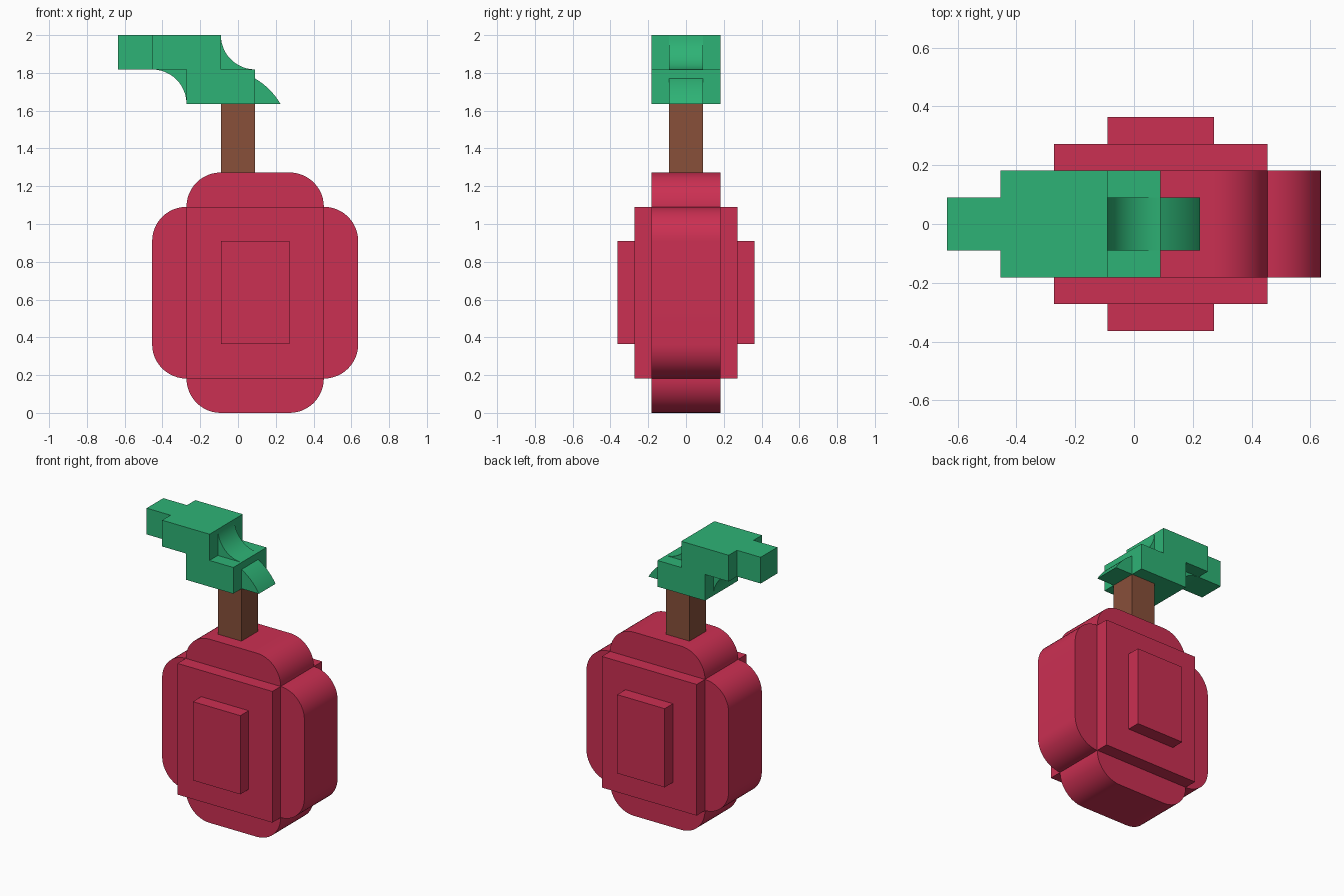
import bpy, bmesh
from math import sin, cos, radians

if "Cube" in bpy.data.objects:
    bpy.data.objects.remove(bpy.data.objects["Cube"])

U = 1 / 11  # one block unit; the whole model sits on this grid


def material(name, rgb):
    m = bpy.data.materials.new(name)
    m.diffuse_color = (*rgb, 1)
    m.use_nodes = True
    m.node_tree.nodes["Principled BSDF"].inputs["Base Color"].default_value = m.diffuse_color
    return m


RED = material("fruit_red", (0.60, 0.029, 0.085))
GREEN = material("leaf_green", (0.027, 0.45, 0.18))
BROWN = material("stem_brown", (0.246, 0.08, 0.042))


def arc(cx, cz, r, a0, a1, n=12):
    angles = [radians(a0 + (a1 - a0) * i / n) for i in range(n + 1)]
    return [(cx + r * cos(a), cz + r * sin(a)) for a in angles]


def rect(x0, x1, z0, z1):
    return [(x0, z0), (x1, z0), (x1, z1), (x0, z1)]


def rounded(x0, x1, z0, z1, r):
    return (arc(x0 + r, z0 + r, r, 180, 270) + arc(x1 - r, z0 + r, r, 270, 360)
            + arc(x1 - r, z1 - r, r, 0, 90) + arc(x0 + r, z1 - r, r, 90, 180))


def extrude(name, profile, half, mat):
    """Extrude an x-z profile symmetrically from y = -half to +half."""
    bm = bmesh.new()
    face = bm.faces.new([bm.verts.new((x * U, -half * U, z * U)) for x, z in profile])
    new = bmesh.ops.extrude_face_region(bm, geom=[face], use_keep_orig=True)["geom"]
    bmesh.ops.translate(bm, vec=(0, 2 * half * U, 0),
                        verts=[v for v in new if isinstance(v, bmesh.types.BMVert)])
    bmesh.ops.recalc_face_normals(bm, faces=bm.faces)
    mesh = bpy.data.meshes.new(name)
    bm.to_mesh(mesh)
    bm.free()
    mesh.materials.append(mat)
    mesh.shade_smooth()
    mesh.set_sharp_from_angle(angle=radians(30))
    obj = bpy.data.objects.new(name, mesh)
    bpy.context.collection.objects.link(obj)
    return obj


# Fruit: two crossed rounded slabs, with stepped panels front and back
extrude("fruit_wide_body", rounded(-5, 7, 2, 12, 2), 2, RED)
extrude("fruit_tall_body", rounded(-3, 5, 0, 14, 2), 2, RED)
extrude("fruit_large_panel", rect(-3, 5, 2, 12), 3, RED)
extrude("fruit_small_panel", rect(-1, 3, 4, 10), 4, RED)

# Stem
extrude("stem", rect(-1, 1, 14, 18), 1, BROWN)

# Leaf: stepped blocks
extrude("leaf_upper", rect(-5, -1, 20, 22), 2, GREEN)
extrude("leaf_lower", rect(-3, 1, 18, 20), 2, GREEN)
extrude("leaf_end", rect(-7, -5, 20, 22), 1, GREEN)

# Leaf: narrow concave fillets in the steps
extrude("leaf_top_fillet", [(-1, 20)] + arc(1, 22, 2, 270, 180), 1, GREEN)
extrude("leaf_under_fillet", [(-3, 20)] + arc(-5, 18, 2, 90, 0), 1, GREEN)

# Leaf: curved tip drooping past the stem
extrude("leaf_tip", [(1, 18)] + arc(-1, 16, 4, 30, 60), 1, GREEN)
